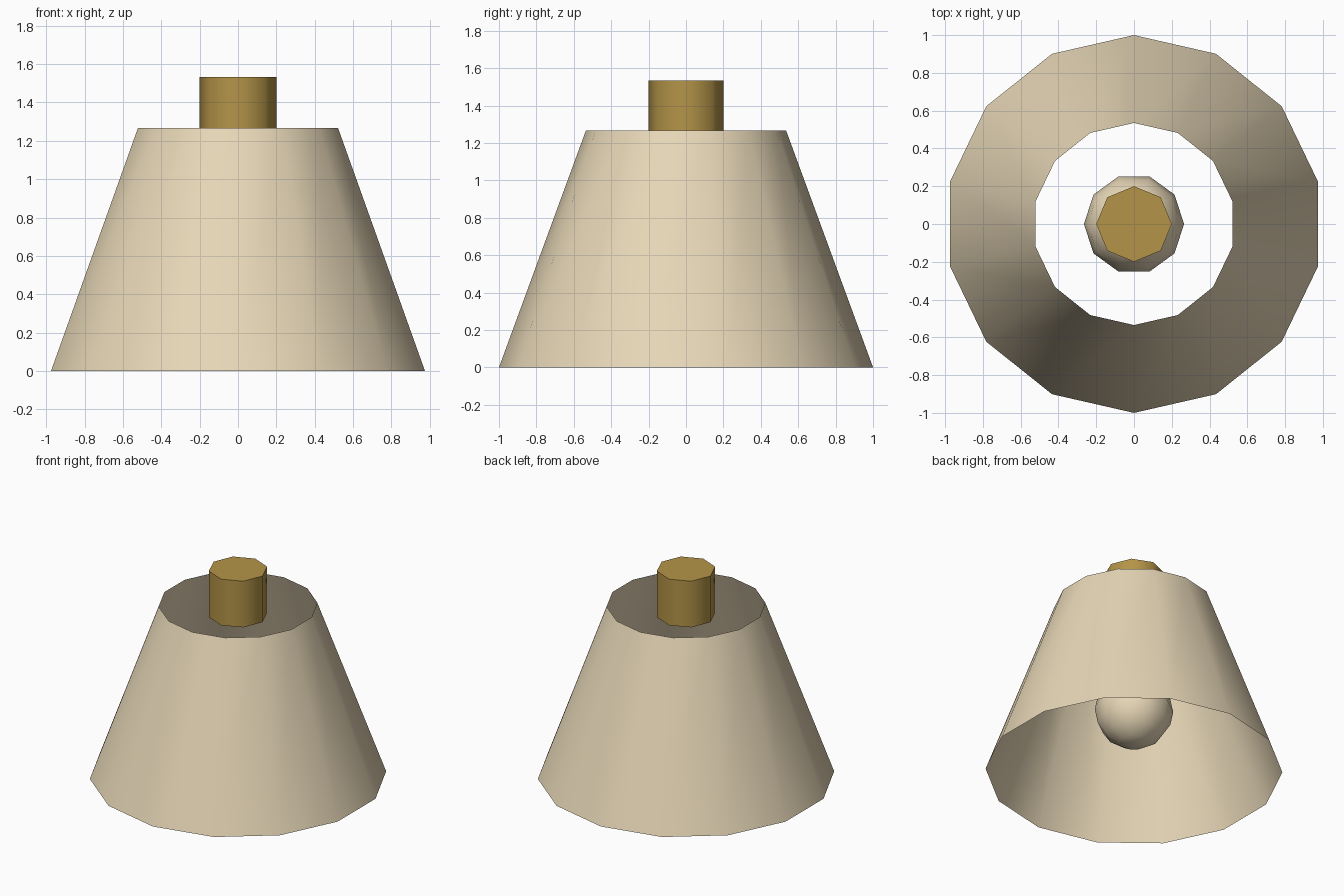
import bpy, bmesh, math

if "Cube" in bpy.data.objects:
    bpy.data.objects.remove(bpy.data.objects["Cube"])


def material(name, rgb):
    m = bpy.data.materials.new(name)
    m.diffuse_color = (*rgb, 1.0)
    m.use_nodes = True
    m.node_tree.nodes["Principled BSDF"].inputs["Base Color"].default_value = m.diffuse_color
    return m


def lathe(name, profile, sides, start, mat):
    """Revolve (radius, z) points, listed bottom to top; zero radius makes a pole."""
    bm = bmesh.new()
    rings = []
    for r, z in profile:
        count = sides if r > 1e-5 else 1
        rings.append([bm.verts.new((r * math.cos(start + math.tau * i / sides),
                                    r * math.sin(start + math.tau * i / sides), z))
                      for i in range(count)])
    for low, high in zip(rings, rings[1:]):
        for i in range(sides):
            j = (i + 1) % sides
            if len(low) == 1:
                bm.faces.new((low[0], high[j], high[i]))
            elif len(high) == 1:
                bm.faces.new((low[i], low[j], high[0]))
            else:
                bm.faces.new((low[i], low[j], high[j], high[i]))
    mesh = bpy.data.meshes.new(name)
    bm.to_mesh(mesh)
    bm.free()
    mesh.materials.append(mat)
    obj = bpy.data.objects.new(name, mesh)
    bpy.context.collection.objects.link(obj)
    bpy.ops.object.select_all(action='DESELECT')
    obj.select_set(True)
    bpy.context.view_layer.objects.active = obj
    bpy.ops.object.shade_smooth_by_angle(angle=math.radians(60))
    return obj


cream = material("cream", (0.807, 0.687, 0.479))
brass = material("brass", (0.456, 0.296, 0.065))

# Open tapered shade
lathe("shade", [(1.0, 0.0), (0.535, 1.267)], 14, math.pi / 2, cream)

# Solid fitting through the top opening
lathe("fitting", [(0, 1.19), (0.2, 1.19), (0.2, 1.533), (0, 1.533)], 8, 0, brass)

# Round bulb hanging inside the shade
R, BULB_Z, RINGS = 0.265, 0.465, 8
arc = [math.pi * i / RINGS - math.pi / 2 for i in range(RINGS + 1)]
lathe("bulb", [(R * math.cos(a), BULB_Z + R * math.sin(a)) for a in arc], 10, 0, cream)
